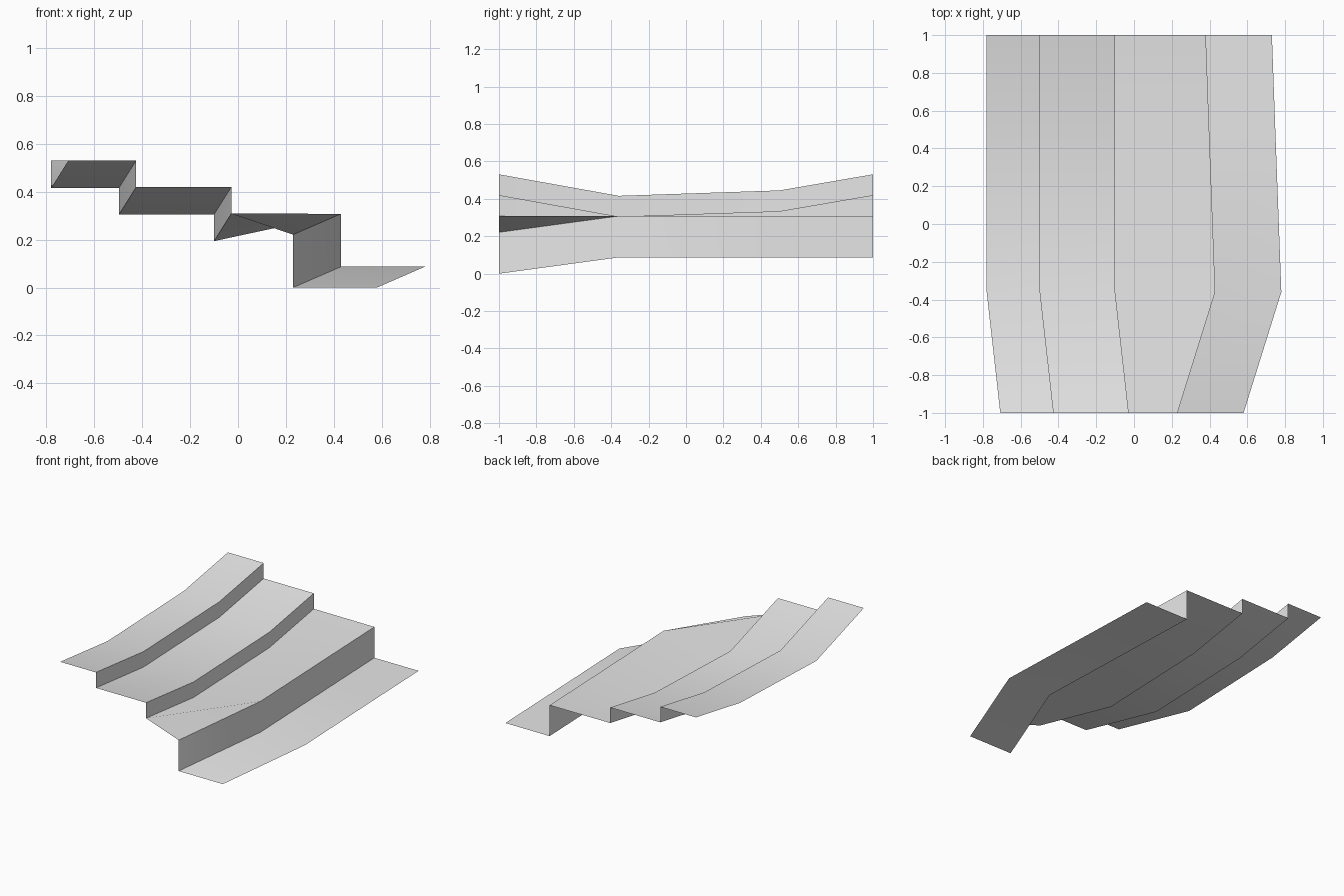
import bpy
import bmesh

# Remove the default cube only
cube = bpy.data.objects.get("Cube")
if cube:
    bpy.data.objects.remove(cube, do_unlink=True)

# Single plain grey material
grey = bpy.data.materials.new("plain grey")
grey.use_nodes = True
colour = (0.8, 0.8, 0.8, 1.0)
grey.diffuse_color = colour
grey.node_tree.nodes["Principled BSDF"].inputs["Base Color"].default_value = colour

STEP = 0.111        # height of the two small risers
LIP = 0.221         # height of the large riser
APRON = 0.35        # width of the lowest strip

# Stations from front to back: y, sideways shift of the upper steps,
# height of the top step, x of the large riser, height of the lowest strip
stations = [
    (-1.00, 0.072, 0.531, 0.23, 0.0),
    (-0.36, 0.000, 0.416, 0.43, 0.087),
    (0.50, 0.000, 0.445, 0.398, 0.087),
    (1.00, 0.000, 0.531, 0.38, 0.087),
]


def stair_profile(y, shift, top, riser_x, base):
    """Cross-section of the stepped sheet, running down from left to right."""
    a, b, c = (x + shift for x in (-0.78, -0.497, -0.10))
    section = [
        (a, top), (b, top),                          # upper step
        (b, top - STEP), (c, top - STEP),            # middle step
        (c, top - 2 * STEP), (riser_x, base + LIP),  # wide step
        (riser_x, base), (riser_x + APRON, base),    # lowest strip
    ]
    return [(x, y, z) for x, z in section]


# Loft the sheet through the stations
bm = bmesh.new()
rows = [[bm.verts.new(p) for p in stair_profile(*s)] for s in stations]
for front, back in zip(rows, rows[1:]):
    for j in range(len(front) - 1):
        bm.faces.new((front[j], front[j + 1], back[j + 1], back[j]))

mesh = bpy.data.meshes.new("stepped_sheet")
bm.to_mesh(mesh)
bm.free()
mesh.materials.append(grey)

sheet = bpy.data.objects.new("stepped_sheet", mesh)
bpy.context.scene.collection.objects.link(sheet)

# Smooth along the length, crisp at every step
for other in bpy.context.selected_objects:
    other.select_set(False)
sheet.select_set(True)
bpy.context.view_layer.objects.active = sheet
bpy.ops.object.shade_smooth_by_angle()
